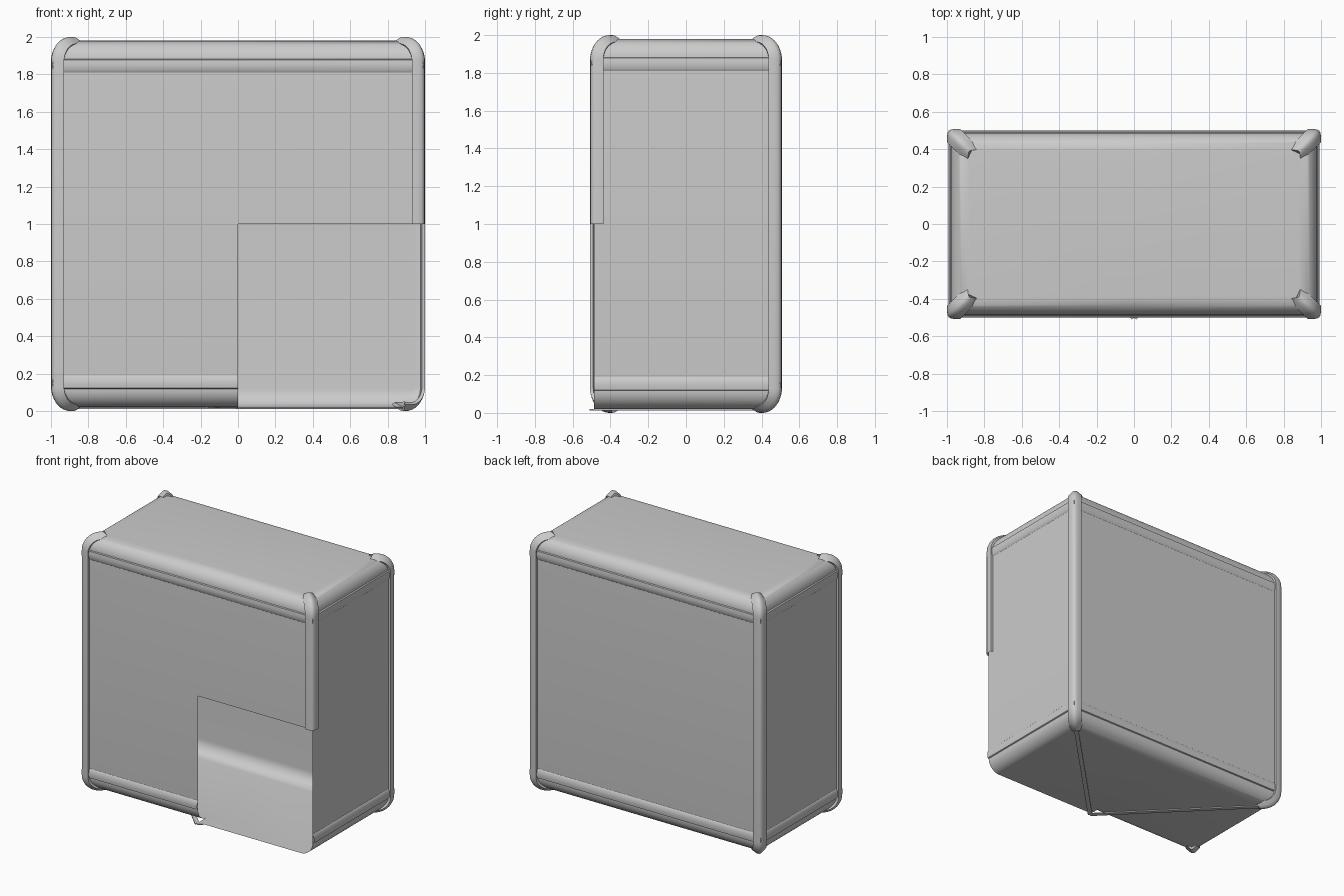
import bpy, bmesh, math
from mathutils import Vector

cube = bpy.data.objects.get("Cube")
if cube:
    bpy.data.objects.remove(cube, do_unlink=True)

grey = bpy.data.materials.new("plain_grey")
grey.use_nodes = True
grey.diffuse_color = (0.6, 0.6, 0.6, 1)
grey.node_tree.nodes["Principled BSDF"].inputs["Base Color"].default_value = (0.6, 0.6, 0.6, 1)

HX, HY, BOTTOM, TOP, FILLET = 0.98, 0.488, 0.02, 1.98, 0.1


def finish(name, bm, recalc=True):
    bmesh.ops.remove_doubles(bm, verts=bm.verts, dist=1e-5)
    if recalc:
        bmesh.ops.recalc_face_normals(bm, faces=bm.faces)
    mesh = bpy.data.meshes.new(name)
    bm.to_mesh(mesh)
    bm.free()
    mesh.materials.append(grey)
    obj = bpy.data.objects.new(name, mesh)
    bpy.context.collection.objects.link(obj)
    bpy.ops.object.select_all(action='DESELECT')
    obj.select_set(True)
    bpy.context.view_layer.objects.active = obj
    bpy.ops.object.shade_smooth_by_angle(angle=math.radians(35))
    return obj


def loft_walls(name, profile, caps):
    """Wrap an (inset, height) profile round the box, open in one lower front quarter."""
    bm = bmesh.new()
    rings = []
    for inset, z in profile:
        x, y = HX - inset, HY - inset
        edge = HY if z < 1 else y
        plan = [(-x, -y), (0, -y), (0, -edge), (x, -edge), (x, y), (0, y), (-x, y)]
        rings.append([bm.verts.new((px, py, z)) for px, py in plan])
    for low, high in zip(rings, rings[1:]):
        for i in range(7):
            j = (i + 1) % 7
            is_open = i in (1, 2) and low[0].co.z + high[0].co.z < 2
            degenerate = i == 1 and (low[i].co - low[j].co).length < 1e-6
            if not is_open and not degenerate:
                bm.faces.new((low[i], low[j], high[j], high[i]))
    if caps:
        bm.faces.new(list(reversed(rings[0])))
        bm.faces.new([v for i, v in enumerate(rings[-1]) if i != 2])
    return finish(name, bm, recalc=False)


# Hollow body with rounded top and bottom edges
steps = 10
lower = []
for k in range(steps + 1):
    a = math.pi / 2 * k / steps
    lower.append((FILLET * (1 - math.sin(a)), BOTTOM + FILLET * (1 - math.cos(a))))
upper = [(i, 2 - z) for i, z in reversed(lower)]
loft_walls("body_shell", lower + [(0, 1.0)] + upper, True)

# Raised trim bands under the rounded edges
band = [(0, 0.118), (-0.009, 0.122), (-0.012, 0.145), (-0.01, 0.175), (0, 0.19)]
loft_walls("lower_trim_band", band, False)
loft_walls("upper_trim_band", [(i, 2 - z) for i, z in reversed(band)], False)

# Corner guard section: (sideways, depth from the outer corner)
half_section = [(0, 0.014), (0.012, 0.017), (0.026, 0.027), (0.04, 0.04), (0.0495, 0.0495)]
inner = [(0.038, 0.062), (0, 0.034)]
section = half_section + inner + [(-s, d) for s, d in reversed(half_section[1:] + inner[:1])]
BEND = 0.13


def corner_guard(name, sx, sy, halves):
    """Angle guard that runs up the corner and curls diagonally over the end."""
    bm = bmesh.new()
    for sz in halves:
        rings = []
        stations = ["middle"] + [math.pi / 2 * k / 10 for k in range(11)] + ["tip"]
        for st in stations:
            ring = []
            for s, d in section:
                r = BEND - (d - 0.014)
                a = 0 if st == "middle" else math.pi / 2 if st == "tip" else st
                q = 0.014 + BEND - r * math.cos(a)
                z = 2 - BEND + r * math.sin(a)
                if st == "middle":
                    z = 1
                if st == "tip":
                    q = 0.166 + 0.7 * abs(s)
                x = 1.0 - (q + s) * math.sqrt(0.5)
                y = 0.508 - (q - s) * math.sqrt(0.5)
                ring.append(bm.verts.new((sx * x, sy * y, 1 + sz * (z - 1))))
            rings.append(ring)
        n = len(section)
        for a, b in zip(rings, rings[1:]):
            for i in range(n):
                j = (i + 1) % n
                bm.faces.new((a[i], a[j], b[j], b[i]))
        bm.faces.new(rings[-1])
    finish(name, bm)


corner_guard("front_right_guard", -1, -1, (1, -1))
corner_guard("back_right_guard", -1, 1, (1, -1))
corner_guard("back_left_guard", 1, 1, (1, -1))
corner_guard("front_left_upper_guard", 1, -1, (1,))

# Thin diagonal ribs under the floor
for side, label in ((1, "left"), (-1, "right")):
    bm = bmesh.new()
    start, end = Vector((side * 0.9, 0.41, 0)), Vector((0, -0.5, 0))
    across = (end - start).normalized().cross(Vector((0, 0, 1))) * 0.016
    base = [bm.verts.new(p + Vector((0, 0, 0.012)))
            for p in (start + across, start - across, end - across, end + across)]
    face = bm.faces.new(base)
    out = bmesh.ops.extrude_face_region(bm, geom=[face])
    for v in out["geom"]:
        if isinstance(v, bmesh.types.BMVert):
            v.co.z = BOTTOM
    finish(label + "_floor_rib", bm)
